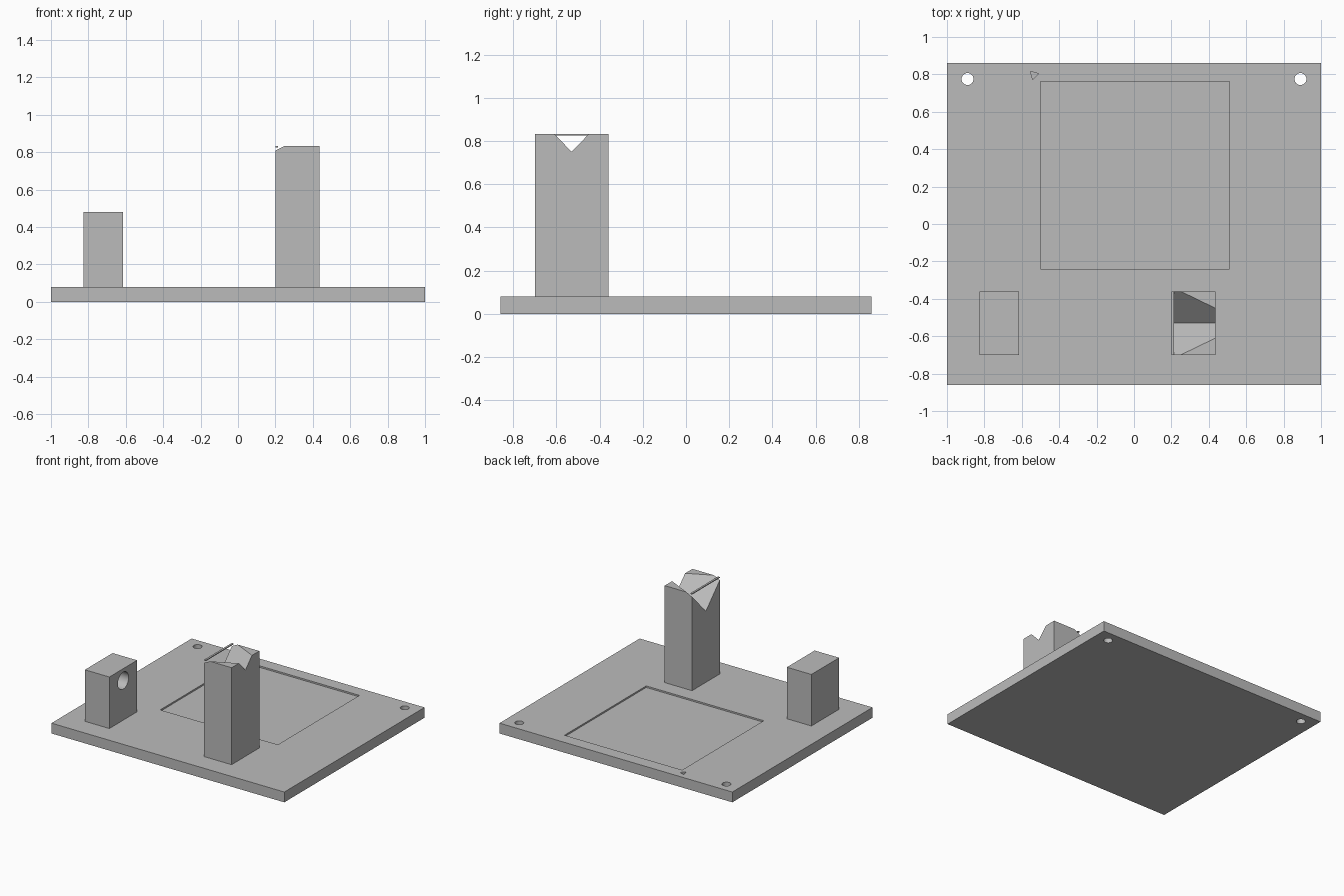
import bpy, bmesh, math
from mathutils import Matrix, Vector

cube = bpy.data.objects.get("Cube")
if cube:
    bpy.data.objects.remove(cube, do_unlink=True)

grey = bpy.data.materials.new("plain grey")
grey.use_nodes = True
colour = (0.5, 0.5, 0.5, 1)
grey.diffuse_color = colour
grey.node_tree.nodes["Principled BSDF"].inputs["Base Color"].default_value = colour


def finish(name, bm):
    bmesh.ops.recalc_face_normals(bm, faces=bm.faces)
    mesh = bpy.data.meshes.new(name)
    bm.to_mesh(mesh)
    bm.free()
    mesh.materials.append(grey)
    obj = bpy.data.objects.new(name, mesh)
    bpy.context.scene.collection.objects.link(obj)
    return obj


def box(name, x, y, z):
    bm = bmesh.new()
    bmesh.ops.create_cube(bm, size=1)
    for v in bm.verts:
        v.co = Vector(r[0] if c < 0 else r[1] for c, r in zip(v.co, (x, y, z)))
    return finish(name, bm)


def cylinder(name, centre, radius, depth, sides=32, turn=Matrix()):
    bm = bmesh.new()
    bmesh.ops.create_cone(bm, cap_ends=True, segments=sides, radius1=radius,
                          radius2=radius, depth=depth,
                          matrix=Matrix.Translation(centre) @ turn)
    return finish(name, bm)


def cut(obj, cutters):
    for c in cutters:
        c.hide_render = True
        mod = obj.modifiers.new("cut", 'BOOLEAN')
        mod.operation, mod.solver, mod.object = 'DIFFERENCE', 'EXACT', c
    bpy.context.view_layer.update()
    deps = bpy.context.evaluated_depsgraph_get()
    mesh = bpy.data.meshes.new_from_object(obj.evaluated_get(deps))
    obj.modifiers.clear()
    obj.data = mesh
    for c in cutters:
        bpy.data.objects.remove(c, do_unlink=True)


def shade(obj):
    bpy.ops.object.select_all(action='DESELECT')
    obj.select_set(True)
    bpy.context.view_layer.objects.active = obj
    bpy.ops.object.shade_smooth_by_angle(angle=math.radians(30))


TOP = 0.08            # top of the base
DEPTH = (-0.70, -0.36)  # both posts share this depth
MID = -0.53

# Base plate with two mounting holes, a shallow square pocket and a corner mark
base = box("base_plate", (-1, 1), (-0.86, 0.86), (0, TOP))
holes = [cylinder("hole_cutter", (s * 0.89, 0.775, 0.04), 0.032, 0.3) for s in (-1, 1)]
pocket = box("pocket_cutter", (-0.5, 0.51), (-0.24, 0.762), (TOP - 0.012, 0.2))
mark = cylinder("mark_cutter", (-0.535, 0.797, TOP), 0.026, 0.06, 3,
                Matrix.Rotation(math.radians(45), 4, 'Z'))
cut(base, holes + [pocket, mark])
shade(base)

# Short post: a bored block with a closing plate behind it
short_post = box("short_post", (-0.80, -0.615), DEPTH, (TOP, 0.48))
bore = cylinder("bore_cutter", (-0.7, MID, 0.387), 0.066, 0.4, 32,
                Matrix.Rotation(math.radians(90), 4, 'Y'))
cut(short_post, [bore])
shade(short_post)
box("short_post_back", (-0.825, -0.80), DEPTH, (TOP, 0.48))

# Tall post with a V groove that widens and deepens towards one side
tall_post = box("tall_post", (0.20, 0.435), DEPTH, (TOP, 0.833))
bm = bmesh.new()
ends = []
for x in (0.1, 0.5):
    low = 0.633 + 0.5 * (x - 0.2)
    half = 0.97 * (1 - low)
    ends.append([bm.verts.new(p) for p in
                 ((x, MID, low), (x, MID + half, 1), (x, MID - half, 1))])
for end in ends:
    bm.faces.new(end)
for i in range(3):
    j = (i + 1) % 3
    bm.faces.new((ends[0][i], ends[0][j], ends[1][j], ends[1][i]))
cut(tall_post, [finish("groove_cutter", bm)])

# Thin bar across the open end of the groove
box("groove_bar", (0.20, 0.215), DEPTH, (0.826, 0.833))
